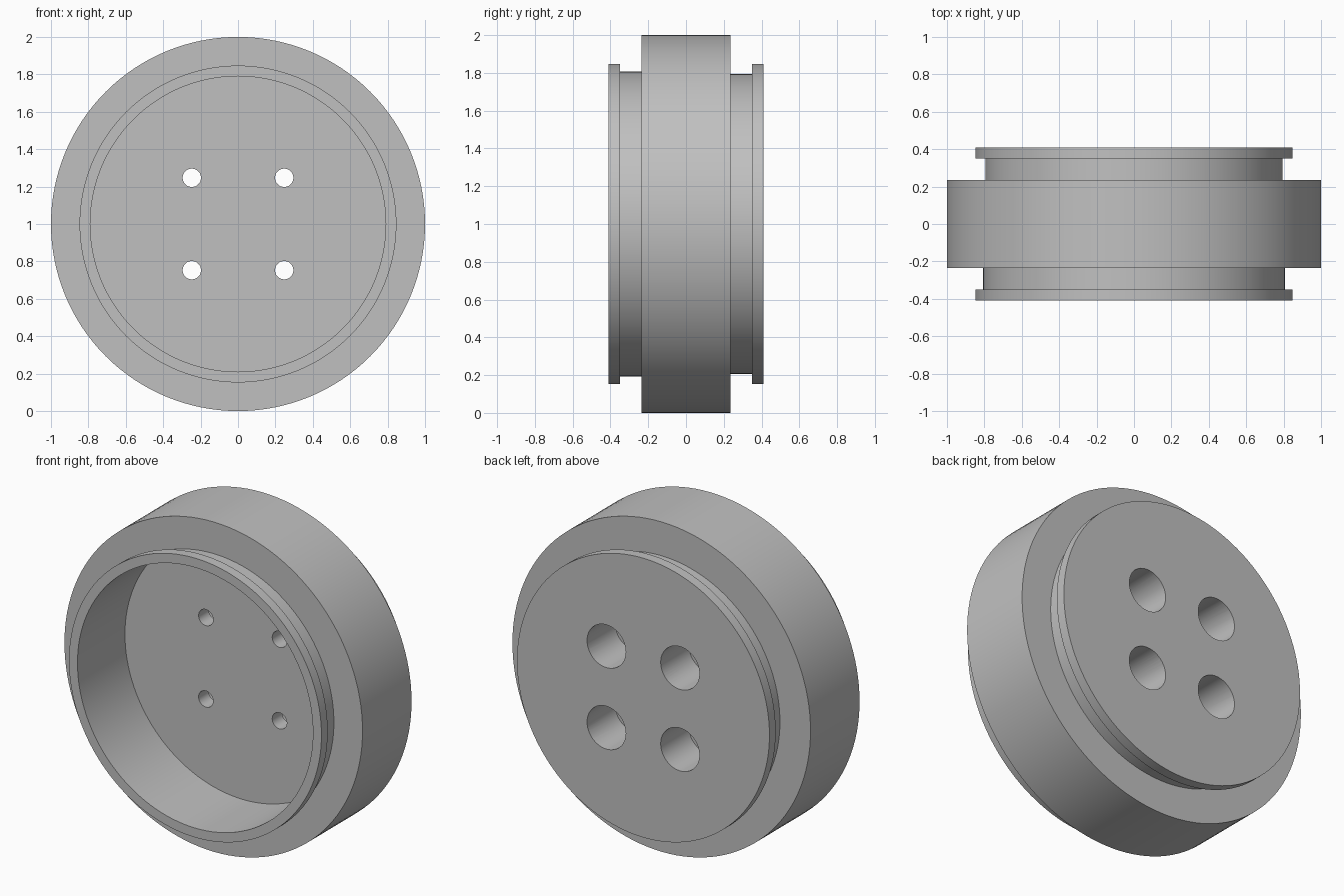
import bpy, bmesh, math

cube = bpy.data.objects.get("Cube")
if cube:
    bpy.data.objects.remove(cube, do_unlink=True)

CENTRE_Z = 1.0
SEGMENTS = 128

grey = bpy.data.materials.new("plain grey")
grey.use_nodes = True
colour = (0.53, 0.53, 0.53, 1)
grey.diffuse_color = colour
grey.node_tree.nodes["Principled BSDF"].inputs["Base Color"].default_value = colour


def turned(name, profile, segments, x=0.0, z=CENTRE_Z):
    """Spin an open (radius, y) profile, starting and ending on the axis, around y."""
    bm = bmesh.new()
    verts = [bm.verts.new((r, y, 0)) for r, y in profile]
    edges = [bm.edges.new(pair) for pair in zip(verts, verts[1:])]
    bmesh.ops.spin(bm, geom=verts + edges, cent=(0, 0, 0), axis=(0, 1, 0),
                   angle=math.tau, steps=segments, use_duplicate=False)
    bmesh.ops.remove_doubles(bm, verts=bm.verts, dist=1e-4)
    bmesh.ops.dissolve_degenerate(bm, edges=bm.edges, dist=1e-5)
    bmesh.ops.recalc_face_normals(bm, faces=bm.faces)
    mesh = bpy.data.meshes.new(name)
    bm.to_mesh(mesh)
    bm.free()
    obj = bpy.data.objects.new(name, mesh)
    obj.location = (x, 0, z)
    mesh.materials.append(grey)
    bpy.context.collection.objects.link(obj)
    return obj


# Wheel body: front cavity, lip, groove, wide band, groove, lip, flat back
body = turned("wheel_body", [
    (0, 0.045), (0.79, 0.045), (0.79, -0.41),
    (0.847, -0.41), (0.847, -0.35), (0.808, -0.35), (0.808, -0.235),
    (1.0, -0.235), (1.0, 0.235),
    (0.795, 0.235), (0.795, 0.35), (0.847, 0.35), (0.847, 0.41), (0, 0.41),
], SEGMENTS)

# Four bolt holes, narrow at the front and counterbored from the back
for x in (-0.247, 0.247):
    for dz in (-0.247, 0.247):
        cutter = turned("bolt_hole_cutter", [
            (0, -0.1), (0.049, -0.1), (0.049, 0.14),
            (0.13, 0.14), (0.13, 0.6), (0, 0.6),
        ], 48, x, CENTRE_Z + dz)
        cutter.hide_render = True
        cutter.hide_set(True)
        cut = body.modifiers.new("bolt_hole", "BOOLEAN")
        cut.operation = "DIFFERENCE"
        cut.solver = "EXACT"
        cut.object = cutter

# Bake the cuts, then remove the cutters
bpy.context.view_layer.update()
graph = bpy.context.evaluated_depsgraph_get()
finished = bpy.data.meshes.new_from_object(body.evaluated_get(graph))
body.modifiers.clear()
body.data = finished
for obj in list(bpy.data.objects):
    if obj.name.startswith("bolt_hole_cutter"):
        bpy.data.objects.remove(obj, do_unlink=True)

bpy.ops.object.select_all(action="DESELECT")
body.select_set(True)
bpy.context.view_layer.objects.active = body
bpy.ops.object.shade_smooth_by_angle(angle=math.radians(30))
